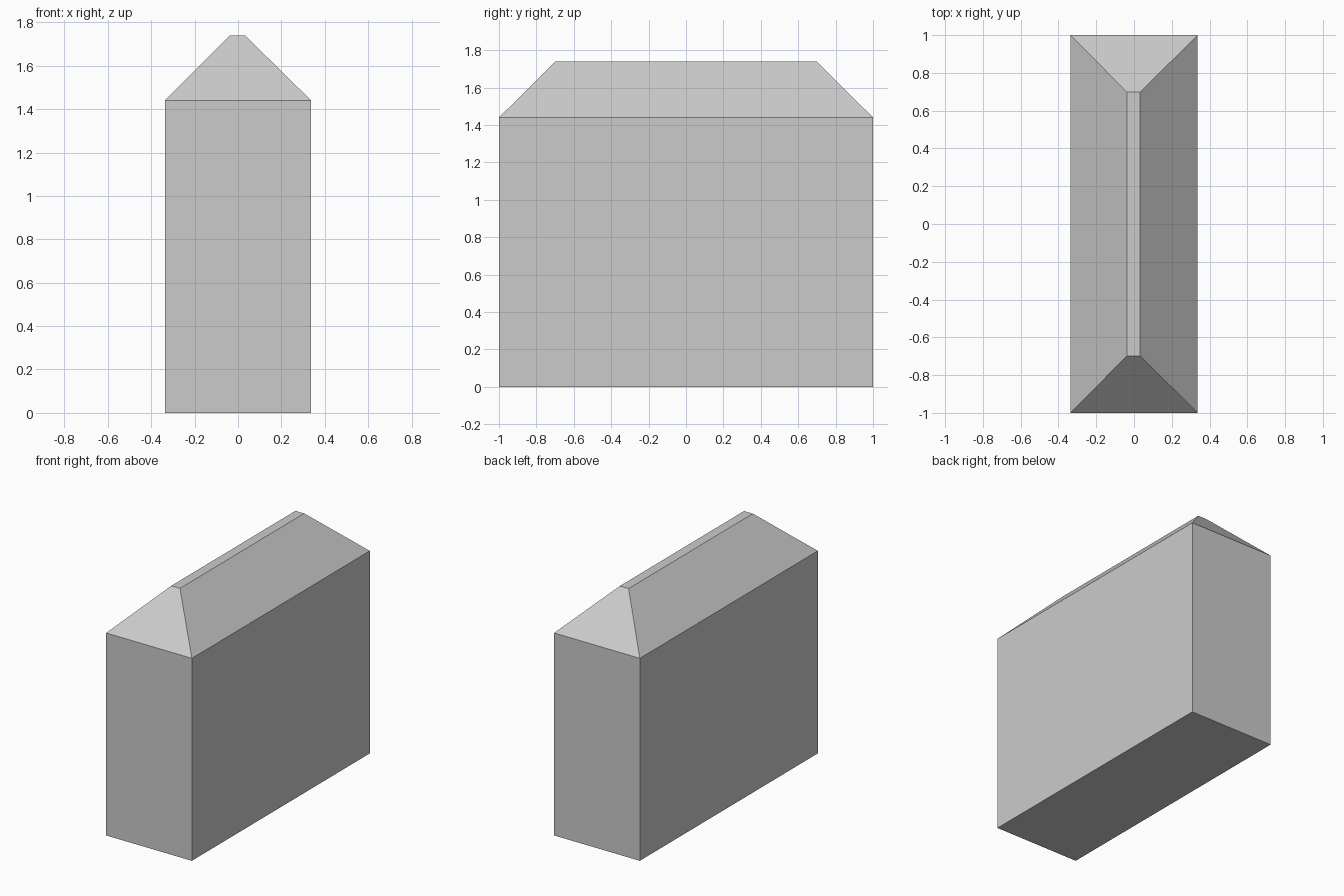
import bpy, bmesh
from mathutils import Vector

if "Cube" in bpy.data.objects:
    bpy.data.objects.remove(bpy.data.objects["Cube"])

HALF_X, HALF_Y = 0.337, 1.0
EAVE, RIDGE = 1.44, 1.74
RIDGE_X, RIDGE_Y = 0.0345, 0.698
RIDGE_SHIFT = -0.0025

bm = bmesh.new()

# Walls: a tall box standing on the ground
bmesh.ops.create_cube(bm, size=1.0)
for v in bm.verts:
    v.co = Vector((v.co.x * 2 * HALF_X, v.co.y * 2 * HALF_Y, (v.co.z + 0.5) * EAVE))

# Hipped roof: extrude the top face and taper it to a narrow flat ridge
bm.normal_update()
top = max(bm.faces, key=lambda f: f.calc_center_median().z)
cap = bmesh.ops.extrude_discrete_faces(bm, faces=[top])["faces"][0]
for v in cap.verts:
    v.co = Vector((v.co.x / HALF_X * RIDGE_X + RIDGE_SHIFT, v.co.y * RIDGE_Y, RIDGE))

bmesh.ops.recalc_face_normals(bm, faces=bm.faces[:])
mesh = bpy.data.meshes.new("hip_roof_block")
bm.to_mesh(mesh)
bm.free()
bpy.context.collection.objects.link(bpy.data.objects.new("hip_roof_block", mesh))
